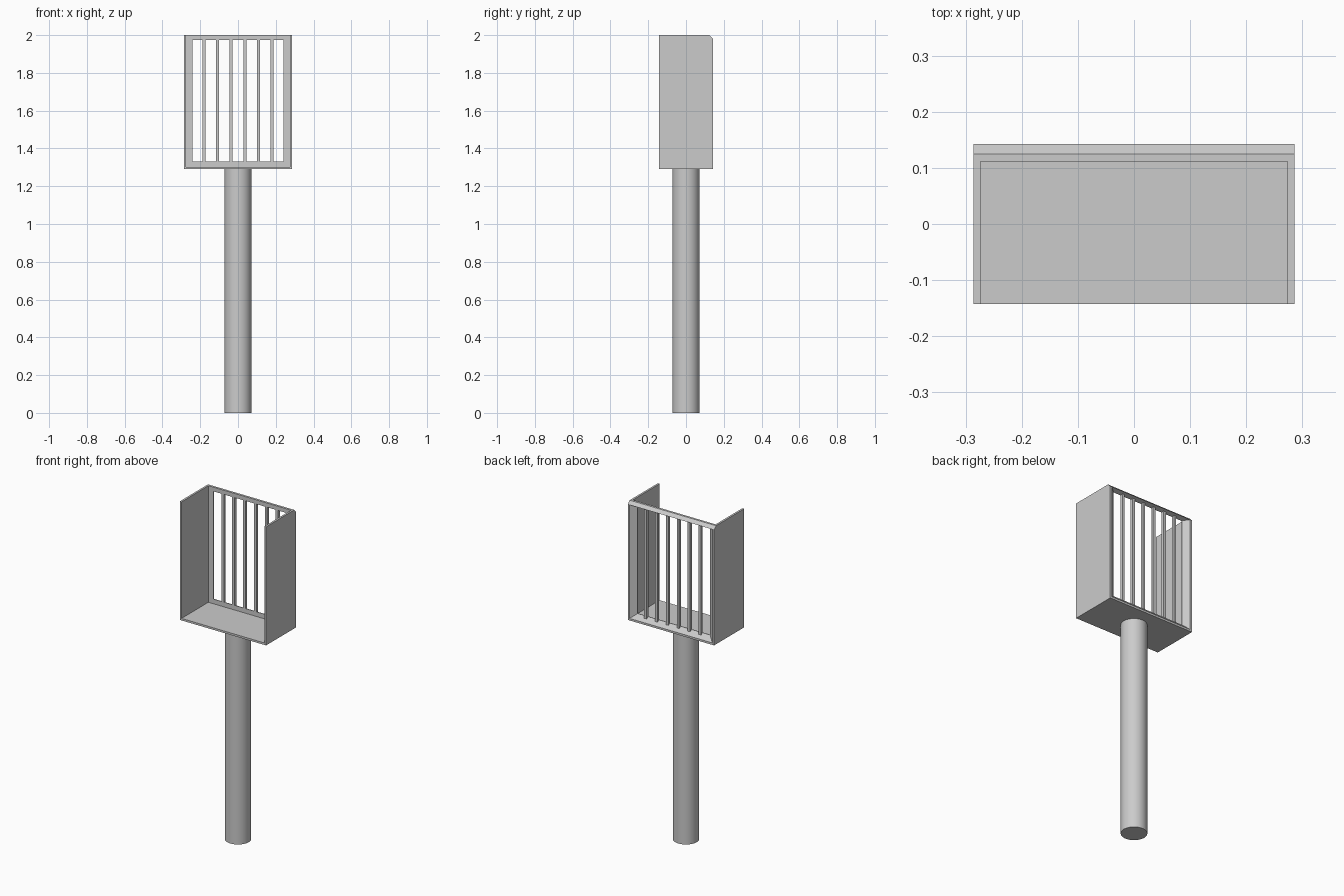
import bpy
import bmesh

cube = bpy.data.objects.get("Cube")
if cube:
    bpy.data.objects.remove(cube, do_unlink=True)

grey = bpy.data.materials.new("plain grey")
grey.use_nodes = True
grey.diffuse_color = (0.6, 0.6, 0.6, 1)
grey.node_tree.nodes["Principled BSDF"].inputs["Base Color"].default_value = (0.6, 0.6, 0.6, 1)

# Main sizes
W, D, BASE, TOP = 0.286, 0.1425, 1.29, 2.0
WALL, INNER_Y, CHAMFER = 0.012, 0.111, 0.018
OPEN_X, OPEN_LOW, OPEN_HIGH = 0.24, 1.33, 1.975


def prism(name, profile, offset, axis):
    """Extrude a flat profile along an offset vector; axis maps (a, b) to 3D."""
    bm = bmesh.new()
    face = bm.faces.new([bm.verts.new(axis(a, b)) for a, b in profile])
    made = bmesh.ops.extrude_face_region(bm, geom=[face])["geom"]
    verts = [v for v in made if isinstance(v, bmesh.types.BMVert)]
    bmesh.ops.translate(bm, verts=verts, vec=offset)
    bmesh.ops.recalc_face_normals(bm, faces=bm.faces)
    mesh = bpy.data.meshes.new(name)
    bm.to_mesh(mesh)
    bm.free()
    mesh.materials.append(grey)
    obj = bpy.data.objects.new(name, mesh)
    bpy.context.collection.objects.link(obj)
    return obj


def across(name, profile, x0, x1):
    """A (y, z) profile running from x0 to x1."""
    return prism(name, profile, (x1 - x0, 0, 0), lambda y, z: (x0, y, z))


# Round post
bpy.ops.mesh.primitive_cylinder_add(vertices=48, radius=0.0715, depth=BASE, location=(0, 0, BASE / 2))
post = bpy.context.object
post.name = "post"
post.data.materials.append(grey)
bpy.ops.object.shade_smooth_by_angle()

# Floor and side walls, the walls clipped at the top back corner
floor_top = BASE + WALL
inside = W - WALL
across("floor", [(-D, BASE), (D, BASE), (D, floor_top), (-D, floor_top)], -inside, inside)
wall = [(-D, BASE), (D, BASE), (D, TOP - CHAMFER), (D - CHAMFER, TOP), (-D, TOP)]
for side, s in (("left", 1), ("right", -1)):
    across(side + "_wall", wall, s * inside, s * W)

# Back frame, splayed outward around the opening
lip = INNER_Y + 0.004
across("back_sill", [(INNER_Y, floor_top), (D, floor_top), (lip, OPEN_LOW), (INNER_Y, OPEN_LOW)], -inside, inside)
across("top_rail", [(INNER_Y, OPEN_HIGH), (lip, OPEN_HIGH), (D, TOP - CHAMFER),
                    (D - CHAMFER, TOP), (INNER_Y, TOP)], -inside, inside)
for side, s in (("left", 1), ("right", -1)):
    jamb = [(s * inside, INNER_Y), (s * OPEN_X, INNER_Y), (s * OPEN_X, lip), (s * inside, D)]
    prism(side + "_jamb", jamb, (0, 0, TOP - CHAMFER - floor_top), lambda x, y: (x, y, floor_top))

# Evenly spaced upright bars
half = 0.008
for i in range(6):
    x = (i - 2.5) * 0.072
    across(f"bar_{i + 1}", [(INNER_Y, OPEN_LOW - 0.01), (INNER_Y + 2 * half, OPEN_LOW - 0.01),
                            (INNER_Y + 2 * half, OPEN_HIGH + 0.005), (INNER_Y, OPEN_HIGH + 0.005)],
           x - half, x + half)
